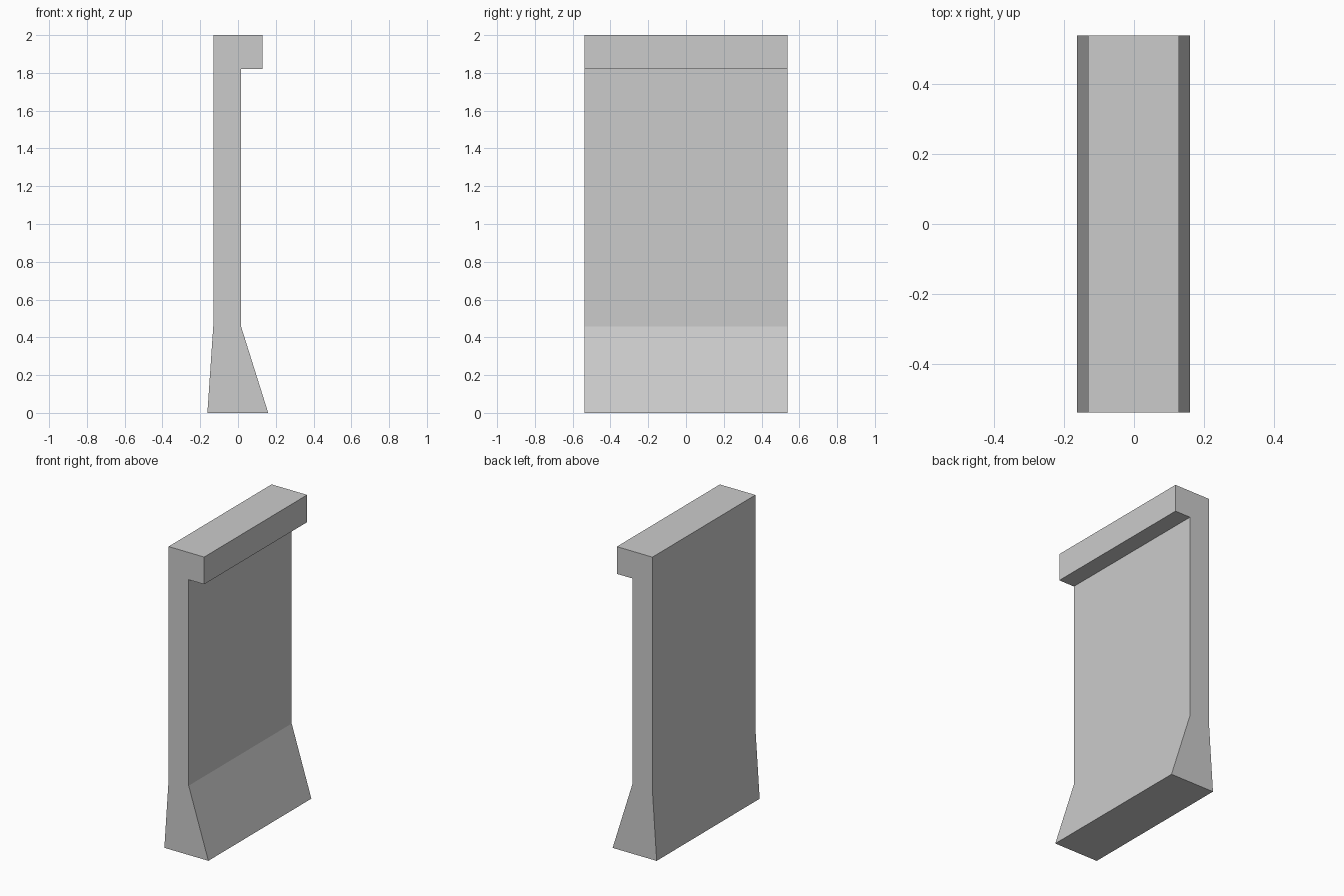
import bpy
import bmesh

if "Cube" in bpy.data.objects:
    bpy.data.objects.remove(bpy.data.objects["Cube"])

HALF_LENGTH = 0.538

# Wall cross-section in x, z: flared foot, thin stem, overhanging cap
profile = [
    (-0.162, 0.0), (0.16, 0.0), (0.016, 0.458), (0.016, 1.82),
    (0.129, 1.82), (0.129, 2.0), (-0.131, 2.0), (-0.131, 0.458),
]

# Extrude the section along y
bm = bmesh.new()
face = bm.faces.new([bm.verts.new((x, -HALF_LENGTH, z)) for x, z in profile])
result = bmesh.ops.extrude_face_region(bm, geom=[face])
moved = [g for g in result["geom"] if isinstance(g, bmesh.types.BMVert)]
bmesh.ops.translate(bm, verts=moved, vec=(0, 2 * HALF_LENGTH, 0))
bmesh.ops.recalc_face_normals(bm, faces=bm.faces[:])

mesh = bpy.data.meshes.new("barrier_wall")
bm.to_mesh(mesh)
bm.free()
wall = bpy.data.objects.new("barrier_wall", mesh)
bpy.context.collection.objects.link(wall)
